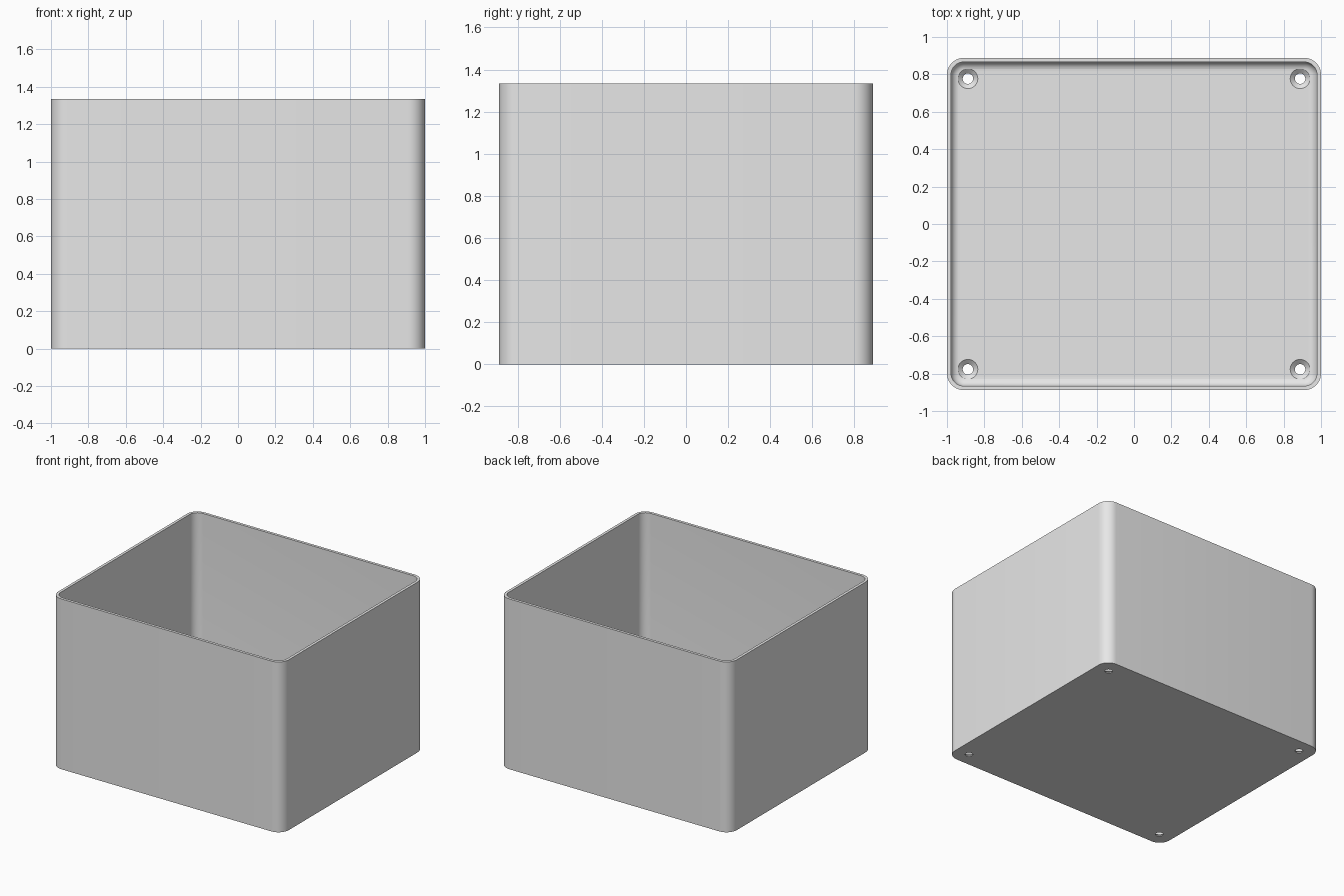
import bpy
import bmesh
import math

cube = bpy.data.objects.get("Cube")
if cube:
    bpy.data.objects.remove(cube, do_unlink=True)

HALF_X, HALF_Y, HEIGHT = 1.0, 0.888, 1.335
CORNER, WALL, FLOOR, FILLET = 0.09, 0.022, 0.03, 0.045
HOLE_X, HOLE_Y = 0.888, 0.777

grey = bpy.data.materials.new("Plain grey")
grey.use_nodes = True
colour = (0.8, 0.8, 0.8, 1)
grey.diffuse_color = colour
grey.node_tree.nodes["Principled BSDF"].inputs["Base Color"].default_value = colour


def finish(bm, name):
    bmesh.ops.recalc_face_normals(bm, faces=bm.faces)
    mesh = bpy.data.meshes.new(name)
    bm.to_mesh(mesh)
    bm.free()
    mesh.materials.append(grey)
    obj = bpy.data.objects.new(name, mesh)
    bpy.context.collection.objects.link(obj)
    return obj


def loft(bm, rings):
    """Skin closed rings of points and cap both ends."""
    loops = [[bm.verts.new(p) for p in ring] for ring in rings]
    for a, b in zip(loops, loops[1:]):
        for i in range(len(a)):
            j = (i + 1) % len(a)
            bm.faces.new((a[i], a[j], b[j], b[i]))
    bm.faces.new(loops[0])
    bm.faces.new(loops[-1])


def rounded_rect(inset, z, steps=10):
    """Rounded rectangle, inset from the outer wall."""
    r = CORNER - inset
    cx, cy = HALF_X - CORNER, HALF_Y - CORNER
    points = []
    for k, (sx, sy) in enumerate(((1, 1), (-1, 1), (-1, -1), (1, -1))):
        for i in range(steps + 1):
            a = math.pi / 2 * (k + i / steps)
            points.append((sx * cx + r * math.cos(a), sy * cy + r * math.sin(a), z))
    return points


def circle(x, y, r, z, count=32):
    return [(x + r * math.cos(2 * math.pi * i / count),
             y + r * math.sin(2 * math.pi * i / count), z) for i in range(count)]


# Open box: outer wall, rim, inner wall, floor fillet and floor
rings = [rounded_rect(0, 0), rounded_rect(0, HEIGHT), rounded_rect(WALL, HEIGHT)]
for i in range(9):
    a = math.pi / 2 * i / 8
    rings.append(rounded_rect(WALL + FILLET * (1 - math.cos(a)),
                              FLOOR + FILLET * (1 - math.sin(a))))
bm = bmesh.new()
loft(bm, rings)
box = finish(bm, "open_box")

# Countersunk screw holes in the floor corners
bm = bmesh.new()
for sx in (-1, 1):
    for sy in (-1, 1):
        profile = ((0.028, -0.05), (0.028, 0.008), (0.053, FLOOR), (0.053, 0.1))
        loft(bm, [circle(sx * HOLE_X, sy * HOLE_Y, r, z) for r, z in profile])
cutter = finish(bm, "screw_hole_cutter")
cutter.hide_render = True

cut = box.modifiers.new("Screw holes", "BOOLEAN")
cut.operation = "DIFFERENCE"
cut.solver = "EXACT"
cut.object = cutter
bpy.ops.object.select_all(action="DESELECT")
box.select_set(True)
bpy.context.view_layer.objects.active = box
bpy.ops.object.modifier_apply(modifier=cut.name)
bpy.data.objects.remove(cutter, do_unlink=True)
bpy.ops.object.shade_smooth_by_angle(angle=math.radians(30))
